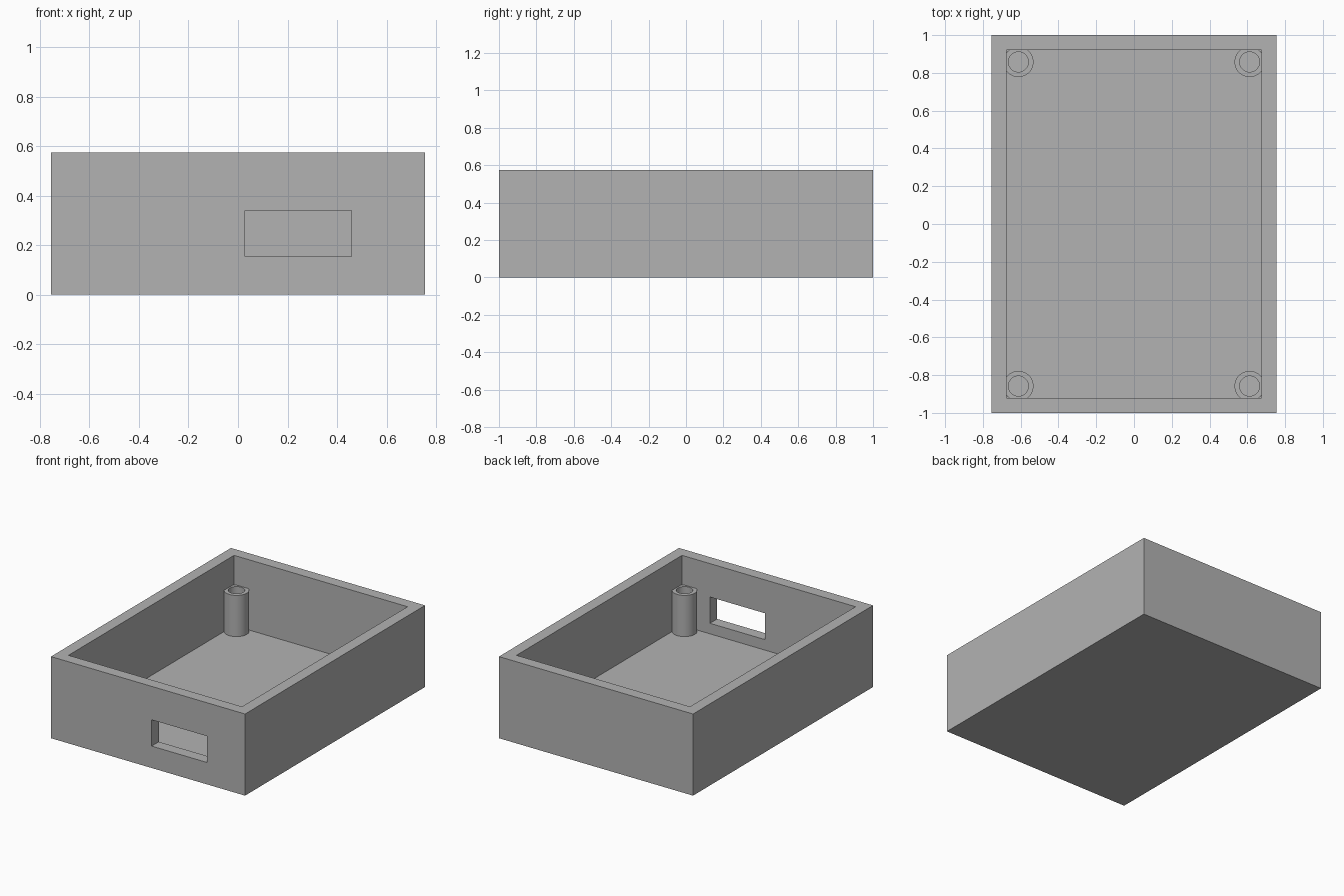
import bpy
import bmesh
from mathutils import Matrix, Vector

WIDTH, LENGTH, HEIGHT = 1.51, 2.0, 0.574
WALL = 0.08
POST_X, POST_Y, POST_TOP = 0.612, 0.858, 0.37
POST_RADIUS, HOLE_RADIUS, SIDES = 0.08, 0.053, 48

cube = bpy.data.objects.get("Cube")
if cube:
    bpy.data.objects.remove(cube, do_unlink=True)

grey = bpy.data.materials.new("plain grey")
grey.use_nodes = True
colour = (0.45, 0.45, 0.45, 1)
grey.diffuse_color = colour
grey.node_tree.nodes["Principled BSDF"].inputs["Base Color"].default_value = colour


def make_object(name, bm):
    bmesh.ops.recalc_face_normals(bm, faces=bm.faces)
    mesh = bpy.data.meshes.new(name)
    bm.to_mesh(mesh)
    bm.free()
    mesh.materials.append(grey)
    obj = bpy.data.objects.new(name, mesh)
    bpy.context.collection.objects.link(obj)
    return obj


def make_box(name, low, high):
    low, high = Vector(low), Vector(high)
    bm = bmesh.new()
    place = Matrix.Translation((low + high) / 2) @ Matrix.Diagonal((*(high - low), 1))
    bmesh.ops.create_cube(bm, size=1, matrix=place)
    return make_object(name, bm)


def activate(obj):
    bpy.ops.object.select_all(action='DESELECT')
    obj.select_set(True)
    bpy.context.view_layer.objects.active = obj


def cut(target, cutter):
    cutter.hide_render = True
    mod = target.modifiers.new("cut", 'BOOLEAN')
    mod.operation = 'DIFFERENCE'
    mod.solver = 'EXACT'
    mod.object = cutter
    activate(target)
    bpy.ops.object.modifier_apply(modifier=mod.name)
    bpy.data.objects.remove(cutter, do_unlink=True)


# Open tray with a port opening through the front wall
x, y = WIDTH / 2, LENGTH / 2
tray = make_box("tray", (-x, -y, 0), (x, y, HEIGHT))
cut(tray, make_box("cavity_cutter", (WALL - x, WALL - y, WALL),
                   (x - WALL, y - WALL, HEIGHT + 0.2)))
cut(tray, make_box("port_cutter", (0.028, -y - 0.1, 0.154),
                   (0.458, -y + WALL + 0.05, 0.339)))


# Hollow screw posts, spun from a wall profile and sunk into the corners
def make_post(name, px, py):
    bm = bmesh.new()
    profile = [(HOLE_RADIUS, WALL - 0.01), (HOLE_RADIUS, POST_TOP),
               (POST_RADIUS, POST_TOP), (POST_RADIUS, WALL - 0.01)]
    verts = [bm.verts.new((r, 0, z)) for r, z in profile]
    edges = [bm.edges.new((verts[i], verts[(i + 1) % 4])) for i in range(4)]
    bmesh.ops.spin(bm, geom=verts + edges, cent=(0, 0, 0), axis=(0, 0, 1),
                   angle=6.2831853, steps=SIDES)
    bmesh.ops.remove_doubles(bm, verts=bm.verts, dist=0.0005)
    post = make_object(name, bm)
    post.location = (px, py, 0)
    activate(post)
    bpy.ops.object.shade_smooth_by_angle()


for end, sy in (("front", -1), ("back", 1)):
    for side, sx in (("right", -1), ("left", 1)):
        make_post(f"{end}_{side}_screw_post", sx * POST_X, sy * POST_Y)
